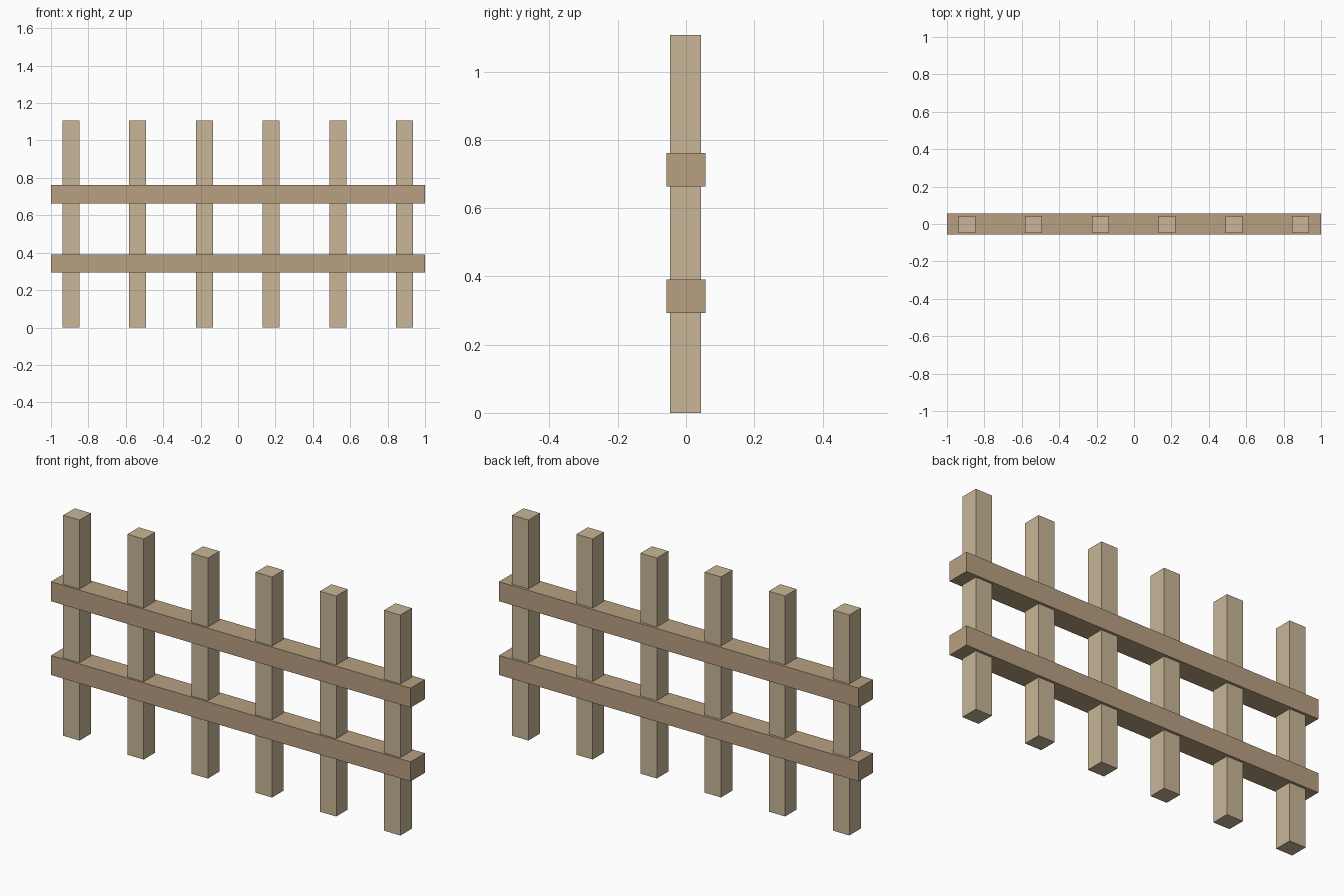
import bpy

if "Cube" in bpy.data.objects:
    bpy.data.objects.remove(bpy.data.objects["Cube"])


def material(name, color):
    m = bpy.data.materials.new(name)
    m.diffuse_color = (*color, 1)
    m.use_nodes = True
    m.node_tree.nodes["Principled BSDF"].inputs["Base Color"].default_value = m.diffuse_color
    return m


def box(name, center, size, mat):
    bpy.ops.mesh.primitive_cube_add(size=1, location=center)
    ob = bpy.context.object
    ob.name = name
    ob.scale = size
    bpy.ops.object.transform_apply(location=False, rotation=False, scale=True)
    ob.data.materials.append(mat)
    return ob


post_wood = material("post_wood", (0.58, 0.47, 0.31))
rail_wood = material("rail_wood", (0.48, 0.35, 0.22))

# Six evenly spaced square posts
HEIGHT = 1.108
for i in range(6):
    box(f"post_{i + 1}", (-0.8935 + i * 0.3568, -0.0015, HEIGHT / 2),
        (0.091, 0.091, HEIGHT), post_wood)

# Two horizontal rails running through the posts
for name, z in (("lower_rail", 0.342), ("upper_rail", 0.7125)):
    box(name, (0, 0, z), (2.0, 0.114, 0.098), rail_wood)
